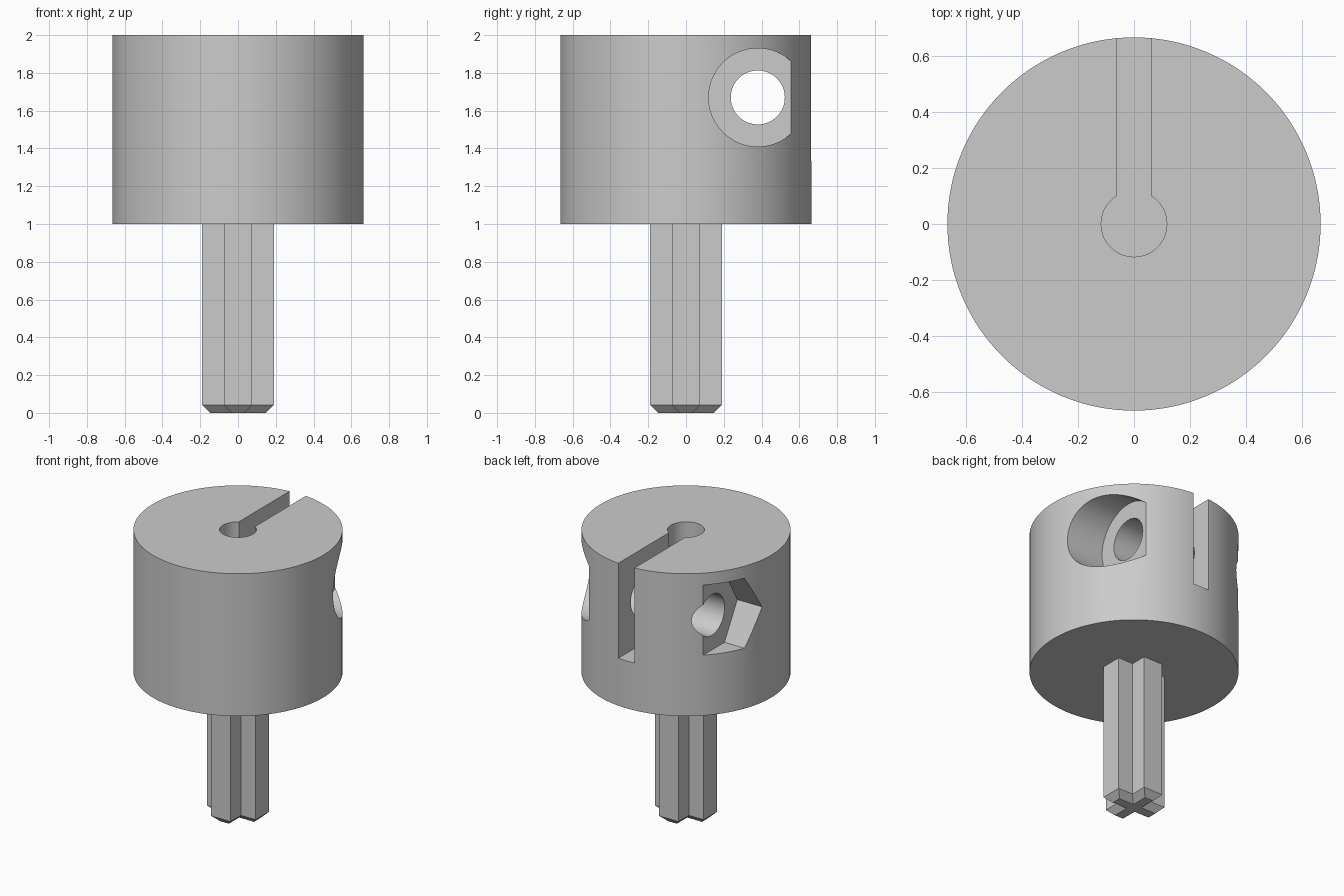
import bpy, bmesh
from math import pi, radians

if "Cube" in bpy.data.objects:
    bpy.data.objects.remove(bpy.data.objects["Cube"], do_unlink=True)

# Single grey plastic material
grey = bpy.data.materials.new("plain_grey")
grey.use_nodes = True
colour = (0.6, 0.6, 0.6, 1)
grey.diffuse_color = colour
grey.node_tree.nodes["Principled BSDF"].inputs["Base Color"].default_value = colour

BODY_R, TOP, BASE = 0.665, 2.0, 1.0
POCKET_FLOOR = 1.333            # floor of bore and slot
SCREW_Y, SCREW_Z = 0.38, 1.67   # axis of the clamping screw


def cylinder(name, sides, radius, depth, location, rotation=(0, 0, 0)):
    bpy.ops.mesh.primitive_cylinder_add(vertices=sides, radius=radius, depth=depth,
                                        location=location, rotation=rotation)
    obj = bpy.context.object
    obj.name = name
    return obj


def along_x(name, sides, radius, x0, x1):
    """Prism on the screw axis, spanning x0 to x1."""
    return cylinder(name, sides, radius, x1 - x0,
                    ((x0 + x1) / 2, SCREW_Y, SCREW_Z), (0, pi / 2, 0))


def cut(target, cutter):
    mod = target.modifiers.new("cut", 'BOOLEAN')
    mod.operation = 'DIFFERENCE'
    mod.solver = 'EXACT'
    mod.object = cutter
    bpy.context.view_layer.objects.active = target
    bpy.ops.object.modifier_apply(modifier=mod.name)
    bpy.data.objects.remove(cutter, do_unlink=True)


# Clamp body
body = cylinder("clamp_body", 128, BODY_R, TOP - BASE, (0, 0, (TOP + BASE) / 2))

# Blind bore from the top
cut(body, cylinder("bore_cutter", 64, 0.117, 1, (0, 0, POCKET_FLOOR + 0.5)))

# Clamping slot from the bore out through the back
bpy.ops.mesh.primitive_cube_add(size=1, location=(0, 0.5, POCKET_FLOOR + 0.5))
slot = bpy.context.object
slot.name = "slot_cutter"
slot.scale = (0.125, 1, 1)
cut(body, slot)

# Screw hole, round head recess and hexagonal nut recess
cut(body, along_x("screw_hole_cutter", 64, 0.143, -1, 1))
cut(body, along_x("head_recess_cutter", 96, 0.26, 0.366, 1))
cut(body, along_x("nut_recess_cutter", 6, 0.284, -1, -0.466))

# Cross-shaped shaft with a bevelled tip
HALF_LENGTH, HALF_WIDTH, BEVEL = 0.19, 0.075, 0.042


def cross_ring(bm, inset, z):
    a, w = HALF_LENGTH - inset, HALF_WIDTH - inset
    ring = []
    for c, s in ((1, 0), (0, 1), (-1, 0), (0, -1)):
        for x, y in ((a, -w), (a, w), (w, w)):
            ring.append(bm.verts.new((x * c - y * s, x * s + y * c, z)))
    return ring


bm = bmesh.new()
rings = [cross_ring(bm, BEVEL, 0), cross_ring(bm, 0, BEVEL), cross_ring(bm, 0, BASE)]
for low, high in zip(rings, rings[1:]):
    for i in range(len(low)):
        j = (i + 1) % len(low)
        bm.faces.new((low[i], low[j], high[j], high[i]))
bm.faces.new(reversed(rings[0]))
bm.faces.new(rings[-1])
bmesh.ops.recalc_face_normals(bm, faces=bm.faces)
mesh = bpy.data.meshes.new("cross_shaft")
bm.to_mesh(mesh)
bm.free()
shaft = bpy.data.objects.new("cross_shaft", mesh)
bpy.context.collection.objects.link(shaft)

# Material and smooth round walls
for obj in (body, shaft):
    obj.data.materials.clear()
    obj.data.materials.append(grey)
bpy.ops.object.select_all(action='DESELECT')
body.select_set(True)
bpy.context.view_layer.objects.active = body
bpy.ops.object.shade_smooth_by_angle(angle=radians(30))
